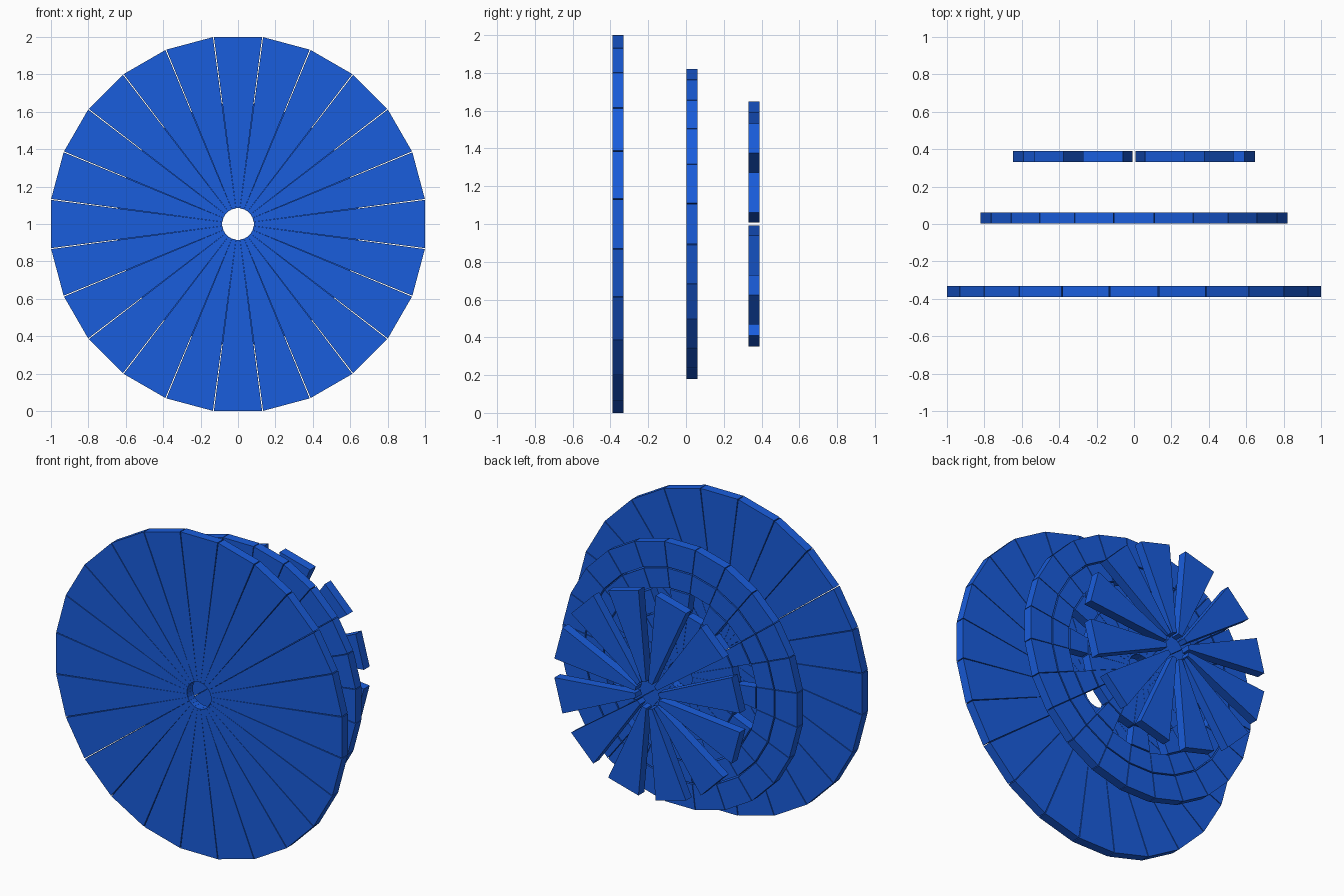
import bpy, bmesh
from math import sin, cos, radians

if "Cube" in bpy.data.objects:
    bpy.data.objects.remove(bpy.data.objects["Cube"])

mat = bpy.data.materials.new("blue")
mat.diffuse_color = (0.01, 0.11, 0.72, 1)
mat.use_nodes = True
mat.node_tree.nodes["Principled BSDF"].inputs["Base Color"].default_value = mat.diffuse_color
THICK = 0.058


def sector(bm, angle, width, r0, r1, y0):
    """Flat-ended block between two radii, extruded along y."""
    half = radians(width) / 2
    a = radians(angle)
    pts = [(r0, a - half), (r1, a - half), (r1, a + half), (r0, a + half)]
    front = [bm.verts.new((r * sin(t), y0, 1 + r * cos(t))) for r, t in pts]
    back = [bm.verts.new((v.co.x, y0 + THICK, v.co.z)) for v in front]
    bm.faces.new(front)
    bm.faces.new(back[::-1])
    for i in range(4):
        j = (i + 1) % 4
        bm.faces.new((front[j], front[i], back[i], back[j]))


def disc(name, count, width, bands, y0, start=0):
    """bands: (inner radius, outer radius, step between filled sectors)."""
    bm = bmesh.new()
    for r0, r1, step in bands:
        for k in range(0, count, step):
            sector(bm, start + k * 360 / count, width, r0, r1, y0)
    bmesh.ops.recalc_face_normals(bm, faces=bm.faces)
    me = bpy.data.meshes.new(name)
    bm.to_mesh(me)
    bm.free()
    me.materials.append(mat)
    ob = bpy.data.objects.new(name, me)
    bpy.context.collection.objects.link(ob)


# Large front disc of closely packed wedges
disc("front_disc", 24, 14.7, [(0.085, 1.008, 1)], -0.389)

# Middle disc: closed outer rings, ring of alternating windows, inner wedges
disc("middle_disc", 24, 14.7,
     [(0.67, 0.827, 1), (0.54, 0.662, 1), (0.40, 0.532, 2), (0.085, 0.392, 1)], 0.003)

# Small rear fan of spaced blades
disc("rear_fan", 12, 19.4, [(0.085, 0.651, 1)], 0.331, start=15)
